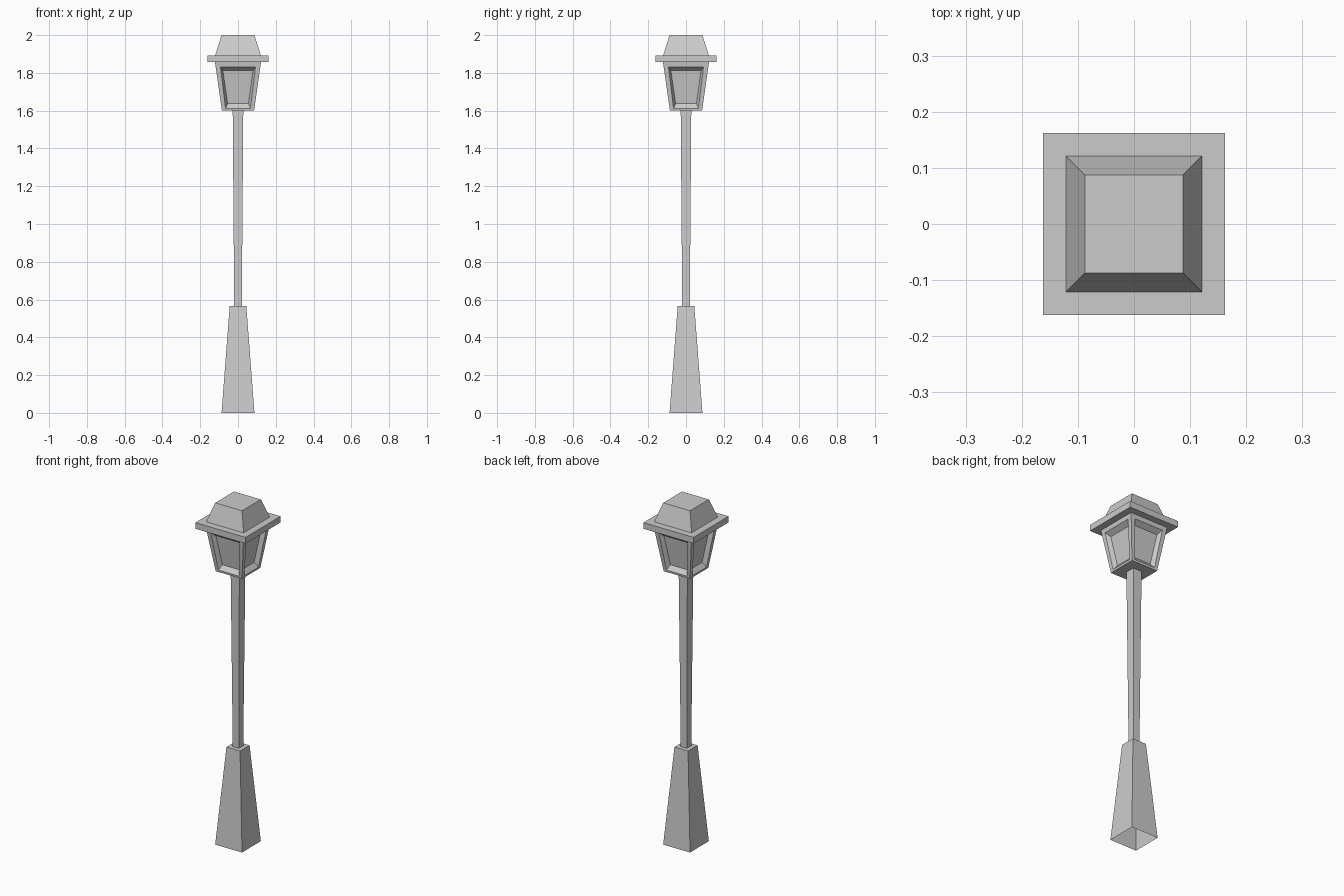
import bpy, bmesh
from mathutils import Vector

cube = bpy.data.objects.get("Cube")
if cube:
    bpy.data.objects.remove(cube, do_unlink=True)

grey = bpy.data.materials.new("light_grey")
grey.use_nodes = True
grey.diffuse_color = (0.6, 0.6, 0.6, 1)
grey.node_tree.nodes["Principled BSDF"].inputs["Base Color"].default_value = (0.6, 0.6, 0.6, 1)


def finish(name, bm):
    bmesh.ops.recalc_face_normals(bm, faces=bm.faces[:])
    mesh = bpy.data.meshes.new(name)
    bm.to_mesh(mesh)
    bm.free()
    mesh.materials.append(grey)
    obj = bpy.data.objects.new(name, mesh)
    bpy.context.collection.objects.link(obj)
    return obj


def tapered_block(z0, half0, z1, half1, bottom=True):
    """Square block whose half width runs from half0 to half1."""
    bm = bmesh.new()
    rings = []
    for z, h in ((z0, half0), (z1, half1)):
        rings.append([bm.verts.new((sx * h, sy * h, z))
                      for sx, sy in ((-1, -1), (1, -1), (1, 1), (-1, 1))])
    low, high = rings
    for i in range(4):
        j = (i + 1) % 4
        bm.faces.new((low[i], low[j], high[j], high[i]))
    bm.faces.new(high)
    if bottom:
        bm.faces.new(low[::-1])
    bm.normal_update()
    return bm


# Pedestal, open underneath, and the post that widens towards the lantern
finish("pedestal", tapered_block(0, 0.087, 0.566, 0.044, bottom=False))
finish("post", tapered_block(0.566, 0.02, 1.6, 0.028))

# Lantern body with a recessed, bevelled window on each side
lantern = tapered_block(1.6, 0.085, 1.857, 0.122)
sides = [f for f in lantern.faces if abs(f.normal.z) < 0.5]


def shape_window(face, z0, half0, z1, half1, depth):
    """Move a side face's corners to a trapezoid lying in its tilted plane."""
    n = face.normal.copy()
    out = Vector((n.x, n.y, 0)).normalized()
    side = Vector((-out.y, out.x, 0))
    mid = face.calc_center_median().z
    for v in face.verts:
        z, h = (z1, half1) if v.co.z > mid else (z0, half0)
        s = 1 if v.co.dot(side) > 0 else -1
        reach = 0.085 + (z - 1.6) * 0.144 - depth
        v.co = out * reach + side * (s * h) + Vector((0, 0, z))


for f in sides:
    bmesh.ops.inset_individual(lantern, faces=[f], thickness=0.015)
    shape_window(f, 1.612, 0.066, 1.832, 0.093, 0)
    bmesh.ops.inset_individual(lantern, faces=[f], thickness=0.01)
    shape_window(f, 1.638, 0.055, 1.812, 0.08, 0.025)
finish("lantern_body", lantern)

# Overhanging eave and the cap above it
finish("eave", tapered_block(1.857, 0.162, 1.893, 0.162))
finish("cap", tapered_block(1.893, 0.121, 2.0, 0.087))
